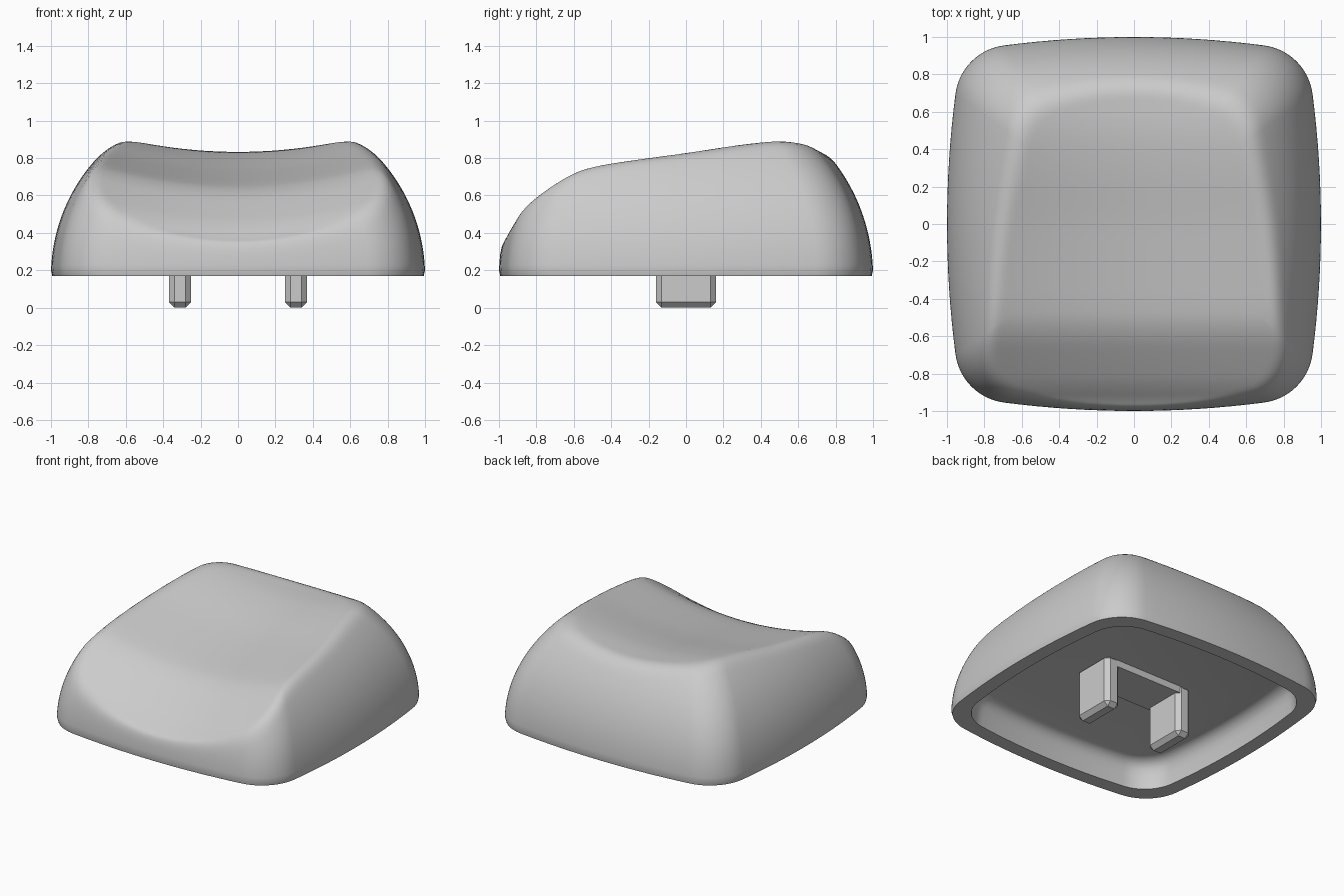
import bpy, bmesh
from math import sqrt, sin, cos, atan2, radians

if "Cube" in bpy.data.objects:
    bpy.data.objects.remove(bpy.data.objects["Cube"])

grey = bpy.data.materials.new("light grey plastic")
grey.use_nodes = True
grey.diffuse_color = (0.6, 0.6, 0.6, 1)
grey.node_tree.nodes["Principled BSDF"].inputs["Base Color"].default_value = (0.6, 0.6, 0.6, 1)

BASE = 0.17       # height of the bottom rim
CEILING = 0.37    # height of the cavity ceiling


def finish(bm, name):
    bmesh.ops.recalc_face_normals(bm, faces=bm.faces)
    mesh = bpy.data.meshes.new(name)
    bm.to_mesh(mesh)
    bm.free()
    mesh.materials.append(grey)
    obj = bpy.data.objects.new(name, mesh)
    bpy.context.collection.objects.link(obj)
    return obj


def outline(side_radius=5.4, corner=0.3, side_steps=8, corner_steps=12):
    """Square with bowed sides and tangent round corners."""
    k = side_radius - 1
    c = (-k + sqrt(k * k - 2 * (k * k - (side_radius - corner) ** 2))) / 2
    a = atan2(c, k + c)
    quarter = []
    for i in range(-side_steps, side_steps):
        t = a * i / side_steps
        quarter.append((side_radius * cos(t) - k, side_radius * sin(t)))
    for i in range(corner_steps):
        t = a + (radians(90) - 2 * a) * i / corner_steps
        quarter.append((c + corner * cos(t), c + corner * sin(t)))
    points = []
    for _ in range(4):
        points += quarter
        quarter = [(-y, x) for x, y in quarter]
    return points


# Centre line of the dished top, from front to back
SPINE = [(-1.0, 0.31), (-0.9, 0.42), (-0.75, 0.52), (-0.57, 0.632), (-0.45, 0.662),
         (0.0, 0.738), (0.3, 0.80), (0.5, 0.83), (0.8, 0.835), (1.0, 0.835)]


def spine_at(y):
    y = min(max(y, -1), 1)
    for (y0, z0), (y1, z1) in zip(SPINE, SPINE[1:]):
        if y <= y1:
            return z0 + (z1 - z0) * (y - y0) / (y1 - y0)
    return SPINE[-1][1]


def top_height(x, y):
    smooth = sum(spine_at(y + 0.02 * i) for i in range(-4, 5)) / 9
    return smooth + 0.195 * x * x


def shell_height(x, y, inset):
    """Arched side wall blended softly into the dished top."""
    radius = 0.93 + 0.07 * y * y / (x * x + y * y + 1e-6)
    run = max(radius - inset, 0)
    wall = BASE + sqrt(radius * radius - run * run)
    top = top_height(x, y)
    blend = 0.07
    h = max(blend - abs(wall - top), 0) / blend
    return min(wall, top) - h * h * blend / 4


# Key cap shell: outer skin, rim and cavity in one loft
bm = bmesh.new()
edge = outline()
rings = []
for scale, z in [(0.80, CEILING), (0.83, 0.362), (0.855, 0.34), (0.872, 0.31),
                 (0.882, 0.26), (0.89, BASE), (0.993, BASE)]:
    rings.append([bm.verts.new((x * scale, y * scale, z)) for x, y in edge])
STEPS = 48
for i in range(1, STEPS):
    inset = (i / STEPS) ** 2
    s = 1 - inset
    rings.append([bm.verts.new((x * s, y * s, shell_height(x * s, y * s, inset)))
                  for x, y in edge])
n = len(edge)
for low, high in zip(rings, rings[1:]):
    for j in range(n):
        k = (j + 1) % n
        bm.faces.new((low[j], low[k], high[k], high[j]))
bm.faces.new(rings[0])
middle = bm.verts.new((0, 0, top_height(0, 0)))
for j in range(n):
    bm.faces.new((rings[-1][j], rings[-1][(j + 1) % n], middle))
cap = finish(bm, "key_cap_shell")
bpy.context.view_layer.objects.active = cap
cap.select_set(True)
bpy.ops.object.shade_smooth_by_angle(angle=radians(40))
cap.select_set(False)


def block(name, x0, x1, y0, y1, z0, z1, chamfer=0):
    bm = bmesh.new()
    bmesh.ops.create_cube(bm, size=1)
    for v in bm.verts:
        v.co.x = x1 if v.co.x > 0 else x0
        v.co.y = y1 if v.co.y > 0 else y0
        v.co.z = z1 if v.co.z > 0 else z0
    if chamfer:
        edges = [e for e in bm.edges if min(v.co.z for v in e.verts) < z1]
        bmesh.ops.bevel(bm, geom=edges, offset=chamfer, segments=1, affect='EDGES')
    return finish(bm, name)


# Two chamfered prongs and the bar that joins them under the ceiling
for name, x in (("left_prong", 0.31), ("right_prong", -0.31)):
    block(name, x - 0.06, x + 0.06, -0.16, 0.16, 0, CEILING + 0.02, 0.03)
block("prong_bar", -0.3, 0.3, -0.155, 0.155, CEILING - 0.05, CEILING + 0.02)
